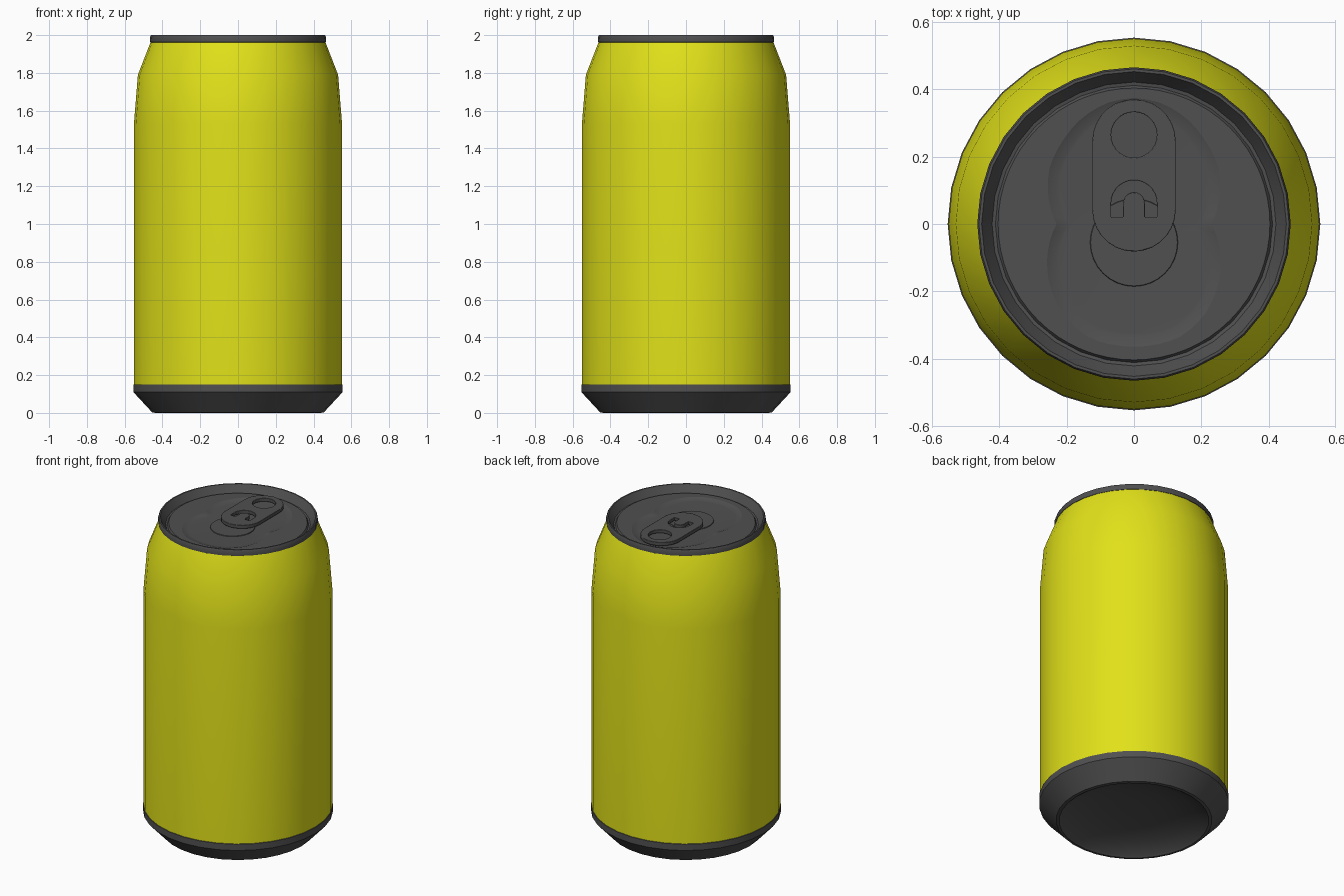
import bpy, bmesh
from math import sin, cos, pi, atan2, hypot, radians

if "Cube" in bpy.data.objects:
    bpy.data.objects.remove(bpy.data.objects["Cube"])

def material(name, rgb):
    m = bpy.data.materials.new(name)
    m.diffuse_color = (*rgb, 1)
    m.use_nodes = True
    m.node_tree.nodes["Principled BSDF"].inputs["Base Color"].default_value = m.diffuse_color
    return m

YELLOW = material("yellow_paint", (0.75, 0.75, 0.01))
METAL = material("dark_metal", (0.08, 0.08, 0.08))

def smooth(ob, angle):
    bpy.ops.object.select_all(action='DESELECT')
    ob.select_set(True)
    bpy.context.view_layer.objects.active = ob
    bpy.ops.object.shade_smooth_by_angle(angle=radians(angle))

def loft(name, rings, mat, cap_start=False, cap_end=False, angle=35):
    """Skin a list of equal-length closed rings of points."""
    bm = bmesh.new()
    vs = [[bm.verts.new(p) for p in r] for r in rings]
    n = len(vs[0])
    for a, b in zip(vs, vs[1:]):
        for i in range(n):
            j = (i + 1) % n
            bm.faces.new((a[i], a[j], b[j], b[i]))
    if cap_start:
        bm.faces.new(vs[0][::-1])
    if cap_end:
        bm.faces.new(vs[-1])
    me = bpy.data.meshes.new(name)
    bm.to_mesh(me)
    bm.free()
    me.materials.append(mat)
    ob = bpy.data.objects.new(name, me)
    bpy.context.collection.objects.link(ob)
    smooth(ob, angle)
    return ob

def circle(r, z, n=32, cx=0, cy=0):
    return [(cx + r * cos(2 * pi * i / n), cy + r * sin(2 * pi * i / n), z) for i in range(n)]

def lathe(name, profile, mat, n=32, **kw):
    return loft(name, [circle(r, z, n) for r, z in profile], mat, **kw)

# Painted wall with tapered neck
lathe("can_body", [(0.551, 0.145), (0.551, 1.53), (0.53, 1.79), (0.462, 1.965)], YELLOW)

# Bottom: concave dome, standing ring, chamfer
lathe("can_bottom", [(0.1, 0.085), (0.22, 0.075), (0.34, 0.05), (0.425, 0.01), (0.437, 0.0),
                     (0.455, 0.003), (0.475, 0.025), (0.554, 0.11), (0.554, 0.15), (0.55, 0.152)],
      METAL, cap_start=True)

# Rolled rim and countersink groove
lathe("lid_rim", [(0.455, 1.958), (0.465, 1.963), (0.466, 1.99), (0.461, 2.0), (0.453, 2.0),
                  (0.447, 1.99), (0.422, 1.952), (0.412, 1.95), (0.404, 1.962)], METAL)

# Lid panel with waisted recess, outline given for the right half
HALF = [(0, -0.365), (0.13, -0.34), (0.21, -0.27), (0.253, -0.17), (0.23, 0), (0.25, 0.17),
        (0.21, 0.25), (0.155, 0.315), (0.08, 0.36), (0, 0.375)]
POLAR = [(atan2(y, x), hypot(x, y)) for x, y in HALF]

def recess_radius(t):
    t = atan2(sin(t), abs(cos(t)))
    for (a, ra), (b, rb) in zip(POLAR, POLAR[1:]):
        if t <= b + 1e-6:
            return ra + (rb - ra) * (t - a) / (b - a)
    return POLAR[-1][1]

def recess(inset, z, n=64):
    out = []
    for i in range(n):
        t = 2 * pi * i / n
        r = recess_radius(t) - inset
        out.append((r * cos(t), r * sin(t), z))
    return out

loft("lid_panel", [circle(0.404, 1.962, 64), recess(0, 1.962), recess(0.008, 1.959),
                   recess(0.03, 1.953), recess(0.04, 1.952)], METAL, cap_end=True, angle=20)

# Raised disc under the tab
loft("rivet_base", [circle(0.131, 1.951, 32, 0, -0.055), circle(0.129, 1.956, 32, 0, -0.055)],
     METAL, cap_end=True)

# Pull tab: stadium plate with finger hole and U-shaped slot
def arc(cx, cy, r, a0, a1, n=14):
    return [(cx + r * cos(radians(a0 + (a1 - a0) * i / n)),
             cy + r * sin(radians(a0 + (a1 - a0) * i / n))) for i in range(n + 1)]

outer = arc(0, 0.247, 0.124, 0, 180) + arc(0, 0.042, 0.124, 180, 360)
hole = [(x, y) for x, y, _ in circle(0.068, 0, 28, 0, 0.265)]
slot = ([(0.068, 0.02)] + arc(0, 0.062, 0.068, 0, 180) + [(-0.068, 0.02), (-0.032, 0.02)]
        + arc(0, 0.063, 0.032, 180, 0, 8) + [(0.032, 0.02)])
cu = bpy.data.curves.new("pull_tab", 'CURVE')
cu.dimensions = '2D'
cu.fill_mode = 'BOTH'
cu.extrude = 0.011
for pts in (outer, hole, slot):
    s = cu.splines.new('POLY')
    s.points.add(len(pts) - 1)
    for p, (x, y) in zip(s.points, pts):
        p.co = (x, y, 0, 1)
    s.use_cyclic_u = True
cu.materials.append(METAL)
tab = bpy.data.objects.new("pull_tab", cu)
bpy.context.collection.objects.link(tab)
tab.location.z = 1.974
bpy.ops.object.select_all(action='DESELECT')
tab.select_set(True)
bpy.context.view_layer.objects.active = tab
bpy.ops.object.convert(target='MESH')
tab = bpy.context.view_layer.objects.active
bm = bmesh.new()
bm.from_mesh(tab.data)
bmesh.ops.remove_doubles(bm, verts=bm.verts, dist=1e-5)
bmesh.ops.recalc_face_normals(bm, faces=bm.faces)
bm.to_mesh(tab.data)
bm.free()
bev = tab.modifiers.new("edge_round", 'BEVEL')
bev.width = 0.006
bev.segments = 2
bev.limit_method = 'ANGLE'
bev.angle_limit = radians(60)
smooth(tab, 35)

# Rivet
loft("rivet", [circle(0.026, 1.952, 20, 0, 0.042), circle(0.026, 1.977, 20, 0, 0.042),
               circle(0.02, 1.982, 20, 0, 0.042)], METAL, cap_end=True)
